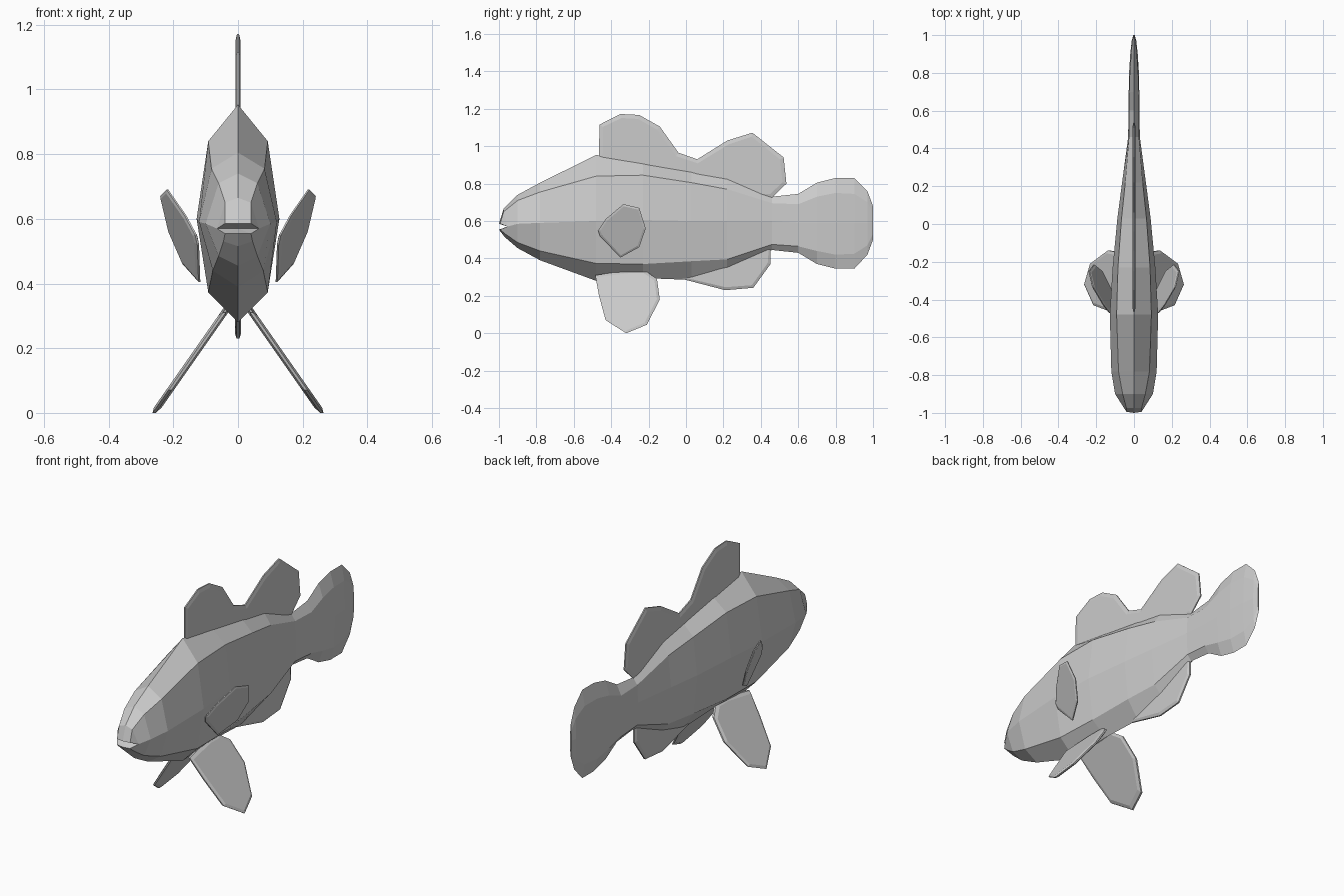
import bpy, bmesh

grey = bpy.data.materials.new("grey")
grey.diffuse_color = (0.6, 0.6, 0.6, 1)


def finish(bm, name):
    bmesh.ops.recalc_face_normals(bm, faces=bm.faces[:])
    mesh = bpy.data.meshes.new(name)
    bm.to_mesh(mesh)
    bm.free()
    mesh.materials.append(grey)
    obj = bpy.data.objects.new(name, mesh)
    bpy.context.collection.objects.link(obj)
    return obj


# Body and tail stations: y, then heights of back, shoulder, side, belly edge, keel,
# then half widths of shoulder, side, belly edge
STATIONS = [
    (-0.90, 0.74, 0.71, 0.585, 0.485, 0.455, 0.060, 0.100, 0.060),
    (-0.78, 0.805, 0.755, 0.59, 0.44, 0.39, 0.082, 0.120, 0.078),
    (-0.48, 0.953, 0.84, 0.60, 0.373, 0.28, 0.092, 0.128, 0.092),
    (-0.23, 0.912, 0.845, 0.605, 0.37, 0.295, 0.085, 0.113, 0.085),
    (0.03, 0.868, 0.805, 0.60, 0.385, 0.285, 0.066, 0.088, 0.066),
    (0.22, 0.835, 0.77, 0.60, 0.395, 0.34, 0.046, 0.063, 0.046),
    (0.46, 0.73, 0.695, 0.60, 0.475, 0.445, 0.026, 0.031, 0.026),
    (0.60, 0.745, 0.69, 0.59, 0.465, 0.43, 0.026, 0.029, 0.026),
    (0.70, 0.805, 0.73, 0.59, 0.44, 0.37, 0.025, 0.028, 0.025),
    (0.80, 0.83, 0.75, 0.59, 0.42, 0.345, 0.022, 0.026, 0.022),
    (0.90, 0.83, 0.745, 0.59, 0.425, 0.345, 0.015, 0.020, 0.015),
    (0.97, 0.76, 0.70, 0.59, 0.47, 0.42, 0.009, 0.012, 0.009),
    (1.00, 0.68, 0.64, 0.59, 0.53, 0.50, 0.003, 0.004, 0.003),
]


def ring(bm, half):
    """Mirror five half-section points into an eight point ring."""
    pts = half + [(-x, y, z) for x, y, z in half[3:0:-1]]
    return [bm.verts.new(p) for p in pts]


bm = bmesh.new()
rings = [ring(bm, [(0, -0.975, 0.665), (0.04, -0.975, 0.65), (0.065, -0.955, 0.57),
                   (0.045, -0.965, 0.53), (0, -0.97, 0.515)])]
for y, t, s, m, l, b, ws, wm, wl in STATIONS:
    rings.append(ring(bm, [(0, y, t), (ws, y, s), (wm, y, m), (wl, y, l), (0, y, b)]))
for a, b in zip(rings, rings[1:]):
    for i in range(8):
        j = (i + 1) % 8
        bm.faces.new((a[i], a[j], b[j], b[i]))
bm.faces.new(rings[-1])

# Lips and the open mouth notch
top, sr, mr, lr, keel, ll, ml, sl = rings[0]
inner = bm.verts.new((0, -0.955, 0.57))
for z, mid, right, left in ((0.586, top, sr, sl), (0.554, keel, lr, ll)):
    r, c, l = [bm.verts.new((x, -1 + abs(x) * 0.15, z)) for x in (0.04, 0, -0.04)]
    for f in ((mid, right, r, c), (mid, c, l, left), (right, mr, r), (left, l, ml),
              (r, mr, inner), (c, r, inner), (l, c, inner), (ml, l, inner)):
        bm.faces.new(f)
finish(bm, "body_and_tail")


def fin(name, outline, half, rim, place=lambda y, z: 0.0):
    """Thin plate with a thinner bevelled rim; place gives x across the fin."""
    bm = bmesh.new()
    edge = half * 0.4
    a = [bm.verts.new((-edge, y, z)) for y, z in outline]
    b = [bm.verts.new((edge, y, z)) for y, z in outline]
    caps = [bm.faces.new(a), bm.faces.new(b[::-1])]
    n = len(a)
    for i in range(n):
        j = (i + 1) % n
        bm.faces.new((a[i], b[i], b[j], a[j]))
    bmesh.ops.recalc_face_normals(bm, faces=bm.faces[:])
    bmesh.ops.inset_individual(bm, faces=caps, thickness=rim, depth=half - edge)
    for v in bm.verts:
        v.co.x += place(v.co.y, v.co.z)
    return finish(bm, name)


# Centre fins
fin("dorsal_fin", [(-0.465, 0.93), (-0.463, 1.115), (-0.35, 1.172), (-0.25, 1.167),
                   (-0.14, 1.105), (-0.04, 0.965), (0.06, 0.93), (0.22, 1.03),
                   (0.355, 1.072), (0.522, 0.94), (0.537, 0.80), (0.46, 0.725),
                   (0.3, 0.72), (0, 0.82), (-0.4, 0.88)], 0.008, 0.022)
fin("anal_fin", [(-0.02, 0.29), (0.21, 0.23), (0.36, 0.243), (0.452, 0.37),
                 (0.452, 0.46), (0.2, 0.40), (0.0, 0.34)], 0.010, 0.016)

# Paired fins, mirrored across the body
PAIRED = {
    "pelvic_fin": ([(-0.485, 0.31), (-0.3, 0.338), (-0.22, 0.336), (-0.155, 0.29),
                    (-0.14, 0.18), (-0.21, 0.045), (-0.32, 0.0), (-0.43, 0.07),
                    (-0.465, 0.2)], 0.012, 0.016,
                   lambda y, z: 0.025 + (0.335 - z) * 0.70),
    "pectoral_fin": ([(-0.47, 0.55), (-0.43, 0.61), (-0.335, 0.69), (-0.25, 0.67),
                      (-0.215, 0.56), (-0.25, 0.46), (-0.35, 0.405), (-0.46, 0.52)],
                     0.007, 0.012,
                     lambda y, z: 0.13 + 0.31 * (y + 0.47) + 0.33 * (z - 0.55)),
}
for name, (outline, half, rim, place) in PAIRED.items():
    obj = fin(name + "s", outline, half, rim, place)
    mod = obj.modifiers.new("mirror", 'MIRROR')
    mod.use_mirror_merge = False
